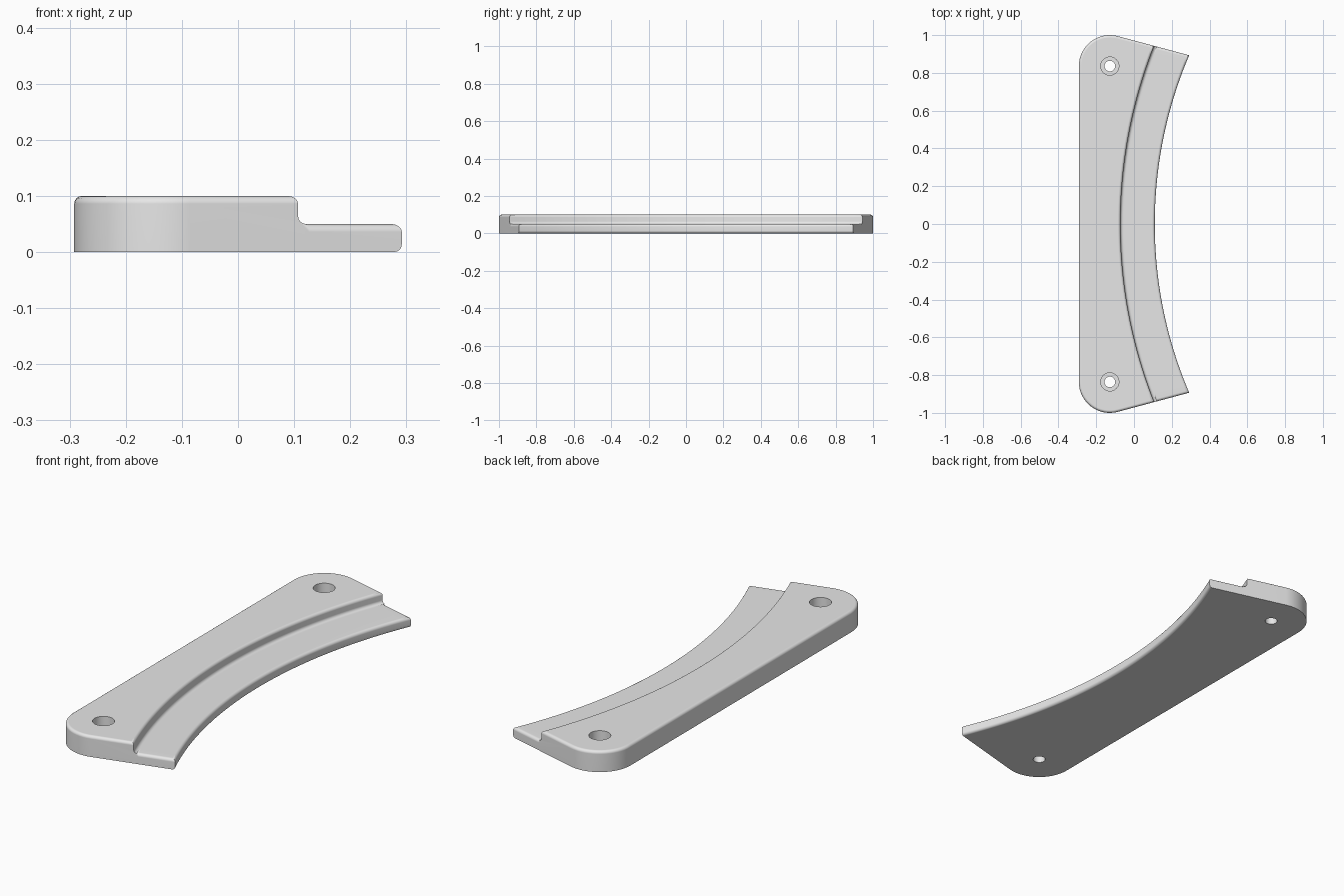
import bpy, bmesh
from math import cos, sin, tan, radians, sqrt, asin

cube = bpy.data.objects.get("Cube")
if cube:
    bpy.data.objects.remove(cube, do_unlink=True)

PAD_Z, FLANGE_Z = 0.10, 0.05
HOLE_X, HOLE_Y, CORNER_R = -0.128, 0.836, 0.164
SLANT = radians(15)
ROUND = 0.014


def end_y(x):
    """Height in y of the slanted end edge at a given x."""
    return HOLE_Y + CORNER_R / cos(SLANT) - (x - HOLE_X) * tan(SLANT)


def arc(x_mid, x_end, steps=40):
    """Shallow arc from the front end edge to the back end edge."""
    half, rise = end_y(x_end), x_end - x_mid
    r = (half * half + rise * rise) / (2 * rise)
    a = asin(half / r)
    angles = [a * (2 * i / steps - 1) for i in range(steps + 1)]
    return [(x_mid + r * (1 - cos(t)), r * sin(t)) for t in angles]


# Plan outlines: rounded rear, step line, strip beside the step, inner arc
angles = [radians(75 + 105 * i / 16) for i in range(17)]
back = [(HOLE_X + CORNER_R * cos(t), HOLE_Y + CORNER_R * sin(t)) for t in angles]
rear = back + [(x, -y) for x, y in reversed(back)]
step = arc(-0.072, 0.107)
strip_line = arc(-0.052, 0.127)
inner = arc(0.110, 0.292)

bm = bmesh.new()


def row(points, z):
    return [bm.verts.new((x, y, z)) for x, y in points]


def bridge(a, b):
    for i in range(len(a) - 1):
        bm.faces.new((a[i], a[i + 1], b[i + 1], b[i]))


def chain(verts):
    return [bm.edges.get(pair) for pair in zip(verts, verts[1:])]


rear_low, rear_top = row(rear, 0), row(rear, PAD_Z)
step_low, step_top = row(step, FLANGE_Z), row(step, PAD_Z)
strip_top = row(strip_line, FLANGE_Z)
strip_low = row([strip_line[0], strip_line[-1]], 0)
inner_low, inner_top = row(inner, 0), row(inner, FLANGE_Z)

# Pad top, underside, walls and flange
pad_top = bm.faces.new(rear_top + step_top)
bm.faces.new(rear_low + [strip_low[0]] + inner_low + [strip_low[1]])
for a, b in ((rear_low, rear_top), (step_low, step_top), (strip_top, step_low),
             (inner_top, strip_top), (inner_low, inner_top)):
    bridge(a, b)

# Slanted end walls
for k, j in ((0, -1), (-1, 0)):
    bm.faces.new((rear_low[j], strip_low[k], strip_top[k],
                  step_low[k], step_top[k], rear_top[j]))
    bm.faces.new((strip_low[k], inner_low[k], inner_top[k], strip_top[k]))
bmesh.ops.recalc_face_normals(bm, faces=bm.faces[:])

# Rounded rims and the fillet at the foot of the step
rounded = list(pad_top.edges) + chain(step_low) + chain(inner_top) + chain(inner_low)
rounded += [bm.edges.get((strip_top[k], inner_top[k])) for k in (0, -1)]
bmesh.ops.bevel(bm, geom=rounded, offset=ROUND, offset_type='OFFSET', segments=4,
                profile=0.5, affect='EDGES', clamp_overlap=False)

mesh = bpy.data.meshes.new("curved_bracket")
bm.to_mesh(mesh)
bm.free()
bracket = bpy.data.objects.new("curved_bracket", mesh)
bpy.context.collection.objects.link(bracket)

# Counterbored screw holes
for side in (-1, 1):
    for radius, bottom in ((0.048, 0.04), (0.028, -0.1)):
        bpy.ops.mesh.primitive_cylinder_add(
            vertices=48, radius=radius, depth=0.2 - bottom,
            location=(HOLE_X, side * HOLE_Y, (0.2 + bottom) / 2))
        cutter = bpy.context.object
        cutter.name = "hole_cutter"
        cutter.hide_render = True
        cut = bracket.modifiers.new("hole", 'BOOLEAN')
        cut.operation, cut.solver, cut.object = 'DIFFERENCE', 'EXACT', cutter
        bpy.context.view_layer.objects.active = bracket
        bpy.ops.object.modifier_apply(modifier=cut.name)
        bpy.data.objects.remove(cutter, do_unlink=True)

# Grey finish
grey = bpy.data.materials.new("plain_grey")
grey.use_nodes = True
colour = (0.8, 0.8, 0.8, 1)
grey.diffuse_color = colour
grey.node_tree.nodes["Principled BSDF"].inputs["Base Color"].default_value = colour
bracket.data.materials.clear()
bracket.data.materials.append(grey)
for face in bracket.data.polygons:
    face.material_index = 0

# Smooth rounds, flat broad faces
bpy.ops.object.select_all(action='DESELECT')
bracket.select_set(True)
bpy.context.view_layer.objects.active = bracket
bpy.ops.object.shade_smooth_by_angle(angle=radians(30))
weighted = bracket.modifiers.new("flat_shading", 'WEIGHTED_NORMAL')
weighted.keep_sharp = True
